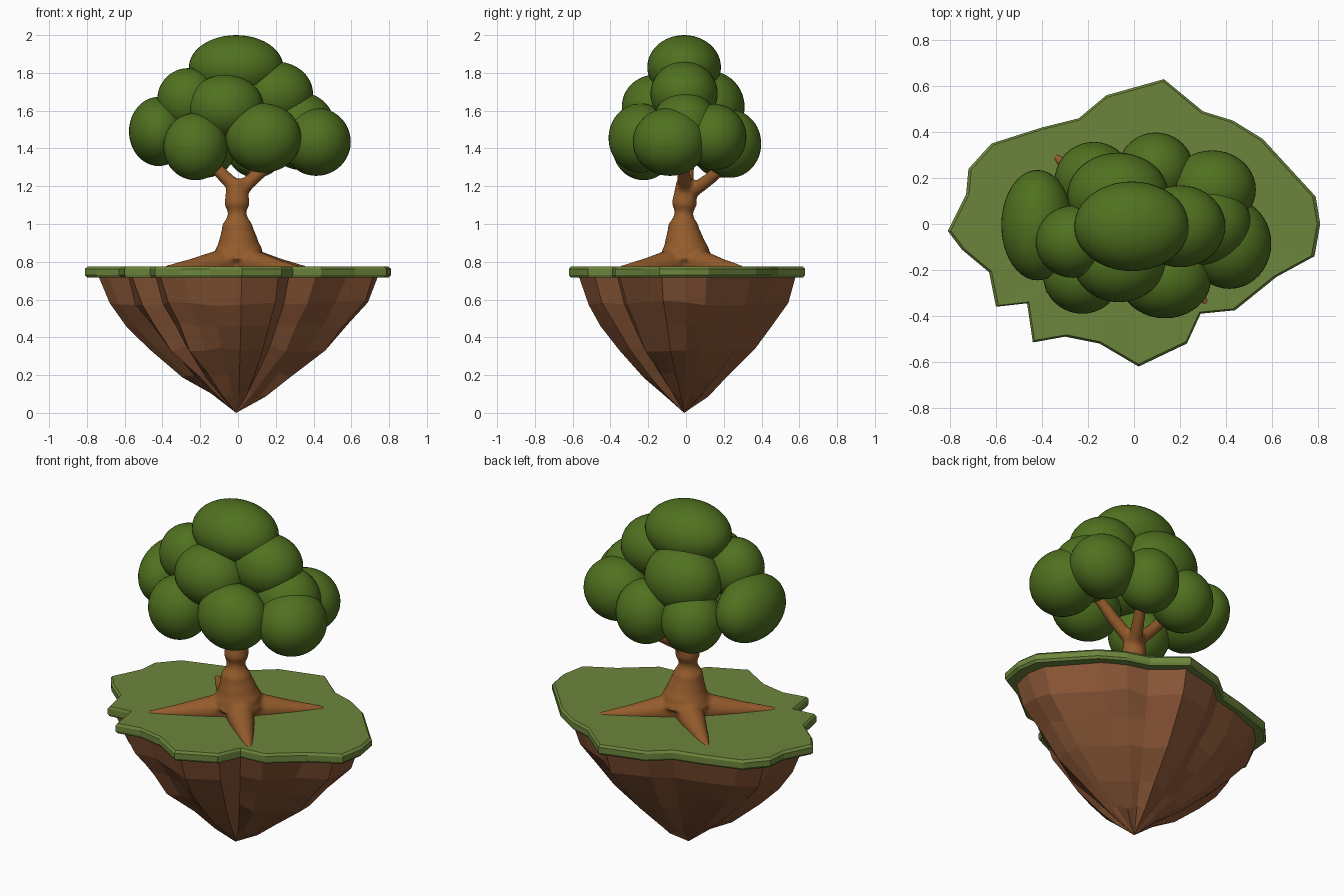
import bpy, bmesh, math, random
from mathutils import Vector

if "Cube" in bpy.data.objects:
    bpy.data.objects.remove(bpy.data.objects["Cube"])

random.seed(4)


def material(name, rgb):
    m = bpy.data.materials.new(name)
    m.diffuse_color = (*rgb, 1)
    m.use_nodes = True
    m.node_tree.nodes["Principled BSDF"].inputs["Base Color"].default_value = m.diffuse_color
    return m


def finish(bm, name, mat, smooth=False):
    bmesh.ops.recalc_face_normals(bm, faces=bm.faces)
    me = bpy.data.meshes.new(name)
    bm.to_mesh(me)
    bm.free()
    for p in me.polygons:
        p.use_smooth = smooth
    me.materials.append(mat)
    ob = bpy.data.objects.new(name, me)
    bpy.context.collection.objects.link(ob)
    return ob


def skin_rings(bm, rings, start, end):
    """Bridge rings of points and close both ends with a fan."""
    vr = [[bm.verts.new(p) for p in r] for r in rings]
    n = len(vr[0])
    for a, b in zip(vr, vr[1:]):
        for i in range(n):
            j = (i + 1) % n
            bm.faces.new((a[i], a[j], b[j], b[i]))
    for ring, tip in ((vr[0], start), (vr[-1], end)):
        c = bm.verts.new(tip)
        for i in range(n):
            bm.faces.new((ring[i], ring[(i + 1) % n], c))


def tube(bm, pts, sides=16):
    """Tapered tube through (x, y, z, radius) points."""
    cs = [Vector(p[:3]) for p in pts]
    rings = []
    for i, c in enumerate(cs):
        d = cs[min(i + 1, len(cs) - 1)] - cs[max(i - 1, 0)]
        q = d.to_track_quat('Z', 'Y')
        rings.append([c + q @ Vector((pts[i][3] * math.cos(t), pts[i][3] * math.sin(t), 0))
                      for t in (2 * math.pi * k / sides for k in range(sides))])
    skin_rings(bm, rings, cs[0], cs[-1])


leaf = material("leaf_green", (0.08, 0.165, 0.014))
turf = material("grass_green", (0.15, 0.235, 0.045))
rock = material("rock_brown", (0.25, 0.093, 0.037))
bark = material("bark_brown", (0.30, 0.107, 0.025))

# Island outline seen from above
outline = [(.81, 0), (.79, .12), (.56, .37), (.43, .45), (.30, .49), (.13, .63), (-.12, .56),
           (-.24, .46), (-.40, .42), (-.62, .35), (-.72, .24), (-.73, .13), (-.81, -.03),
           (-.75, -.11), (-.63, -.21), (-.60, -.36), (-.465, -.345), (-.44, -.515), (-.30, -.49),
           (-.15, -.52), (.02, -.62), (.23, -.52), (.29, -.39), (.44, -.375), (.62, -.23),
           (.785, -.14)]

# Grass slab with chamfered rim
bm = bmesh.new()
skin_rings(bm, [[(x * s, y * s, z) for x, y in outline]
                for z, s in ((.717, .985), (.73, 1), (.762, 1), (.775, .983))],
           (0, 0, .717), (0, 0, .772))
finish(bm, "grass_top", turf)

# Faceted rock cone below
bm = bmesh.new()
rings = []
for z, s in ((.745, .94), (.58, .85), (.46, .72), (.34, .58), (.2, .36), (.1, .19)):
    ring = []
    for x, y in outline:
        k = s * random.uniform(.975, 1.015)
        ring.append((x * k, y * k, z + (random.uniform(-.015, .015) if z < .7 else 0)))
    rings.append(ring)
skin_rings(bm, rings, (0, 0, .745), (-.01, -.01, 0))
finish(bm, "rock_base", rock)

# Trunk, roots and branches fused into one smooth skin
bm = bmesh.new()
tube(bm, [(0, 0, .74, .15), (0, 0, .82, .145), (.005, -.005, .87, .125), (0, -.01, .93, .1),
          (-.005, -.015, 1.0, .08), (-.005, -.01, 1.1, .068), (-.005, 0, 1.19, .058),
          (-.005, 0, 1.24, .05)])
for x, y in ((-.40, -.31), (.37, .31), (.33, -.36), (-.36, .31)):
    tube(bm, [(x * .1, y * .1, .80, .08), (x * .35, y * .35, .782, .068),
              (x * .6, y * .6, .77, .048), (x * .8, y * .8, .765, .032), (x, y, .762, .014)])
for x, y, z, h in ((.26, -.03, 1.42, 1.17), (-.22, .02, 1.42, 1.18), (.14, .24, 1.34, 1.15)):
    tube(bm, [(0, 0, h, .04), (x * .5, y * .5, (h + z) / 2 - .01, .034), (x, y, z, .03)])
trunk = finish(bm, "tree_trunk", bark, True)
mod = trunk.modifiers.new("fuse", 'REMESH')
mod.mode = 'VOXEL'
mod.voxel_size = .011
mod.use_smooth_shade = True
mod = trunk.modifiers.new("soften", 'SMOOTH')
mod.factor = .5
mod.iterations = 8

# Foliage clumps: centre, then radii
clumps = [(-.01, -.01, 1.83, .25, .195, .17), (-.065, -.165, 1.62, .2, .175, .17),
          (.135, -.24, 1.455, .2, .17, .183), (-.225, -.225, 1.41, .17, .165, .178),
          (-.42, -.005, 1.49, .157, .24, .183), (-.265, -.077, 1.66, .162, .157, .165),
          (-.07, .125, 1.62, .22, .185, .19), (.2, -.01, 1.69, .197, .178, .17),
          (.32, -.005, 1.52, .192, .175, .18), (.415, -.085, 1.435, .182, .197, .18),
          (.34, .15, 1.46, .19, .17, .175), (.095, .235, 1.425, .165, .163, .18),
          (-.175, .19, 1.42, .17, .167, .175)]
for i, (x, y, z, a, b, c) in enumerate(clumps):
    bm = bmesh.new()
    bmesh.ops.create_uvsphere(bm, u_segments=40, v_segments=24, radius=1)
    for v in bm.verts:
        v.co = (x + v.co.x * a, y + v.co.y * b, z + v.co.z * c)
    finish(bm, f"foliage_clump_{i + 1}", leaf, True)
